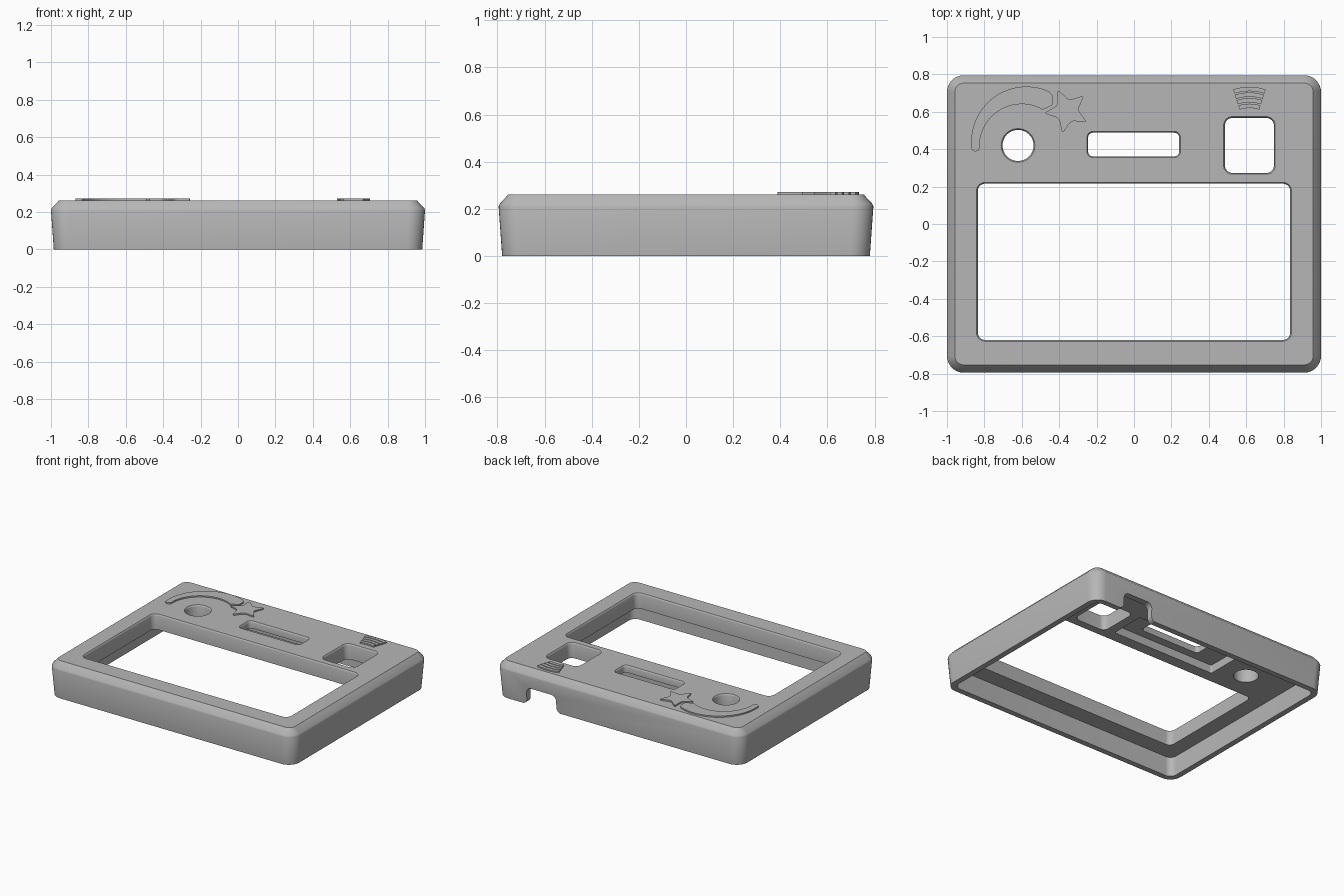
import bpy, bmesh, math
from mathutils import Vector, Matrix

if "Cube" in bpy.data.objects:
    bpy.data.objects.remove(bpy.data.objects["Cube"], do_unlink=True)

grey = bpy.data.materials.new("grey plastic")
grey.use_nodes = True
grey.diffuse_color = (0.47, 0.47, 0.47, 1)
grey.node_tree.nodes["Principled BSDF"].inputs["Base Color"].default_value = (0.47, 0.47, 0.47, 1)


def rounded(points, r, steps=8):
    """Round every corner of a closed outline."""
    pts = [Vector(p) for p in points]
    w, out = math.sqrt(0.5), []
    for i, p in enumerate(pts):
        a = p + (pts[i - 1] - p).normalized() * r
        b = p + (pts[(i + 1) % len(pts)] - p).normalized() * r
        for k in range(steps + 1):
            t = k / steps
            u, v, s = (1 - t) ** 2, 2 * w * t * (1 - t), t * t
            out.append((a * u + p * v + b * s) / (u + v + s))
    return out


def rect(cx, cy, hx, hy, r):
    corners = [(cx - hx, cy - hy), (cx + hx, cy - hy), (cx + hx, cy + hy), (cx - hx, cy + hy)]
    return rounded(corners, r)


def loft(name, rings, matrix=None):
    """Closed solid through (outline, z) rings with equal point counts."""
    bm = bmesh.new()
    loops = [[bm.verts.new((p[0], p[1], z)) for p in outline] for outline, z in rings]
    n = len(loops[0])
    for low, high in zip(loops, loops[1:]):
        for i in range(n):
            j = (i + 1) % n
            bm.faces.new((low[i], low[j], high[j], high[i]))
    bm.faces.new(loops[0][::-1])
    bm.faces.new(loops[-1])
    bmesh.ops.recalc_face_normals(bm, faces=bm.faces)
    if matrix:
        bm.transform(matrix)
    mesh = bpy.data.meshes.new(name)
    bm.to_mesh(mesh)
    bm.free()
    mesh.materials.append(grey)
    obj = bpy.data.objects.new(name, mesh)
    bpy.context.collection.objects.link(obj)
    return obj


def cut(target, cutter):
    cutter.hide_render = True
    mod = target.modifiers.new("cut", 'BOOLEAN')
    mod.operation, mod.solver, mod.object = 'DIFFERENCE', 'EXACT', cutter
    deps = bpy.context.evaluated_depsgraph_get()
    mesh = bpy.data.meshes.new_from_object(target.evaluated_get(deps))
    target.modifiers.clear()
    target.data = mesh
    bpy.data.objects.remove(cutter, do_unlink=True)


def smooth(obj):
    bpy.ops.object.select_all(action='DESELECT')
    obj.select_set(True)
    bpy.context.view_layer.objects.active = obj
    bpy.ops.object.shade_smooth_by_angle(angle=math.radians(30))


# Outer shell: slightly flared walls and a chamfered top
TOP, CEILING = 0.262, 0.15
shell = loft("case_shell", [
    (rect(0, 0, 0.985, 0.78, 0.085), 0),
    (rect(0, 0, 1.0, 0.795, 0.09), 0.21),
    (rect(0, 0, 0.996, 0.791, 0.088), 0.221),
    (rect(0, 0, 0.957, 0.753, 0.045), TOP)])

# Hollow underside and the pocket behind the slot
cut(shell, loft("cavity", [(rect(0, 0, 0.943, 0.738, 0.05), -0.02),
                           (rect(0, 0, 0.95, 0.745, 0.05), CEILING)]))
cut(shell, loft("slot_pocket", [(rect(0, 0.43, 0.42, 0.13, 0.012), 0.1),
                                (rect(0, 0.43, 0.42, 0.13, 0.012), 0.21)]))

# Openings in the face, each with a softened upper edge
openings = {
    "window": (0, -0.202, 0.835, 0.418, 0.04),
    "slot": (-0.002, 0.425, 0.243, 0.063, 0.025),
    "square": (0.617, 0.42, 0.131, 0.147, 0.04),
    "round": (-0.62, 0.42, 0.083, 0.083, 0.082)}
for name, (cx, cy, hx, hy, r) in openings.items():
    rings = [(rect(cx, cy, hx + g, hy + g, r + g), z)
             for g, z in ((0, 0.08), (0, 0.25), (0.003, 0.258), (0.012, 0.267))]
    cut(shell, loft(name + "_cutter", rings))

# Cable notch in the back wall
notch = rounded([(0.4, -0.1), (0.4, -0.002), (0.505, -0.002), (0.505, 0.125),
                 (0.745, 0.125), (0.745, -0.002), (0.85, -0.002), (0.85, -0.1)], 0.04)
cut(shell, loft("notch_cutter", [(notch, -0.88), (notch, -0.66)],
                Matrix.Rotation(math.pi / 2, 4, 'X')))
smooth(shell)


def emblem(name, outline):
    smooth(loft(name, [(outline, TOP - 0.006), (outline, TOP + 0.01)]))


def arc(cx, cy, r, start, end, n):
    angles = [math.radians(start + (end - start) * k / n) for k in range(n + 1)]
    return [(cx + r * math.cos(a), cy + r * math.sin(a)) for a in angles]


# Raised comet tail: two arcs, closed by a round tip and a notched head
tail = (arc(-0.575, 0.44, 0.295, 180, 66, 28)
        + [(-0.437, 0.69), (-0.437, 0.635), (-0.49, 0.61)]
        + arc(-0.6, 0.415, 0.226, 64, 176, 24)
        + arc(-0.848, 0.41, 0.022, 0, -180, 8))
emblem("comet_tail", tail)

# Raised star
star = []
for k in range(10):
    a = math.radians(42 + 36 * k)
    r = 0.058 if k % 2 else 0.125
    star.append((-0.358 + r * math.cos(a), 0.605 + r * math.sin(a)))
emblem("comet_star", rounded(star, 0.018, 4))

# Raised fan of four curved bars
for k in range(4):
    r = 0.17 + 0.03 * k
    bar = arc(0.617, 0.45, r, 72, 108, 10) + arc(0.617, 0.45, r + 0.023, 108, 72, 10)
    emblem(f"signal_bar_{k + 1}", bar)
